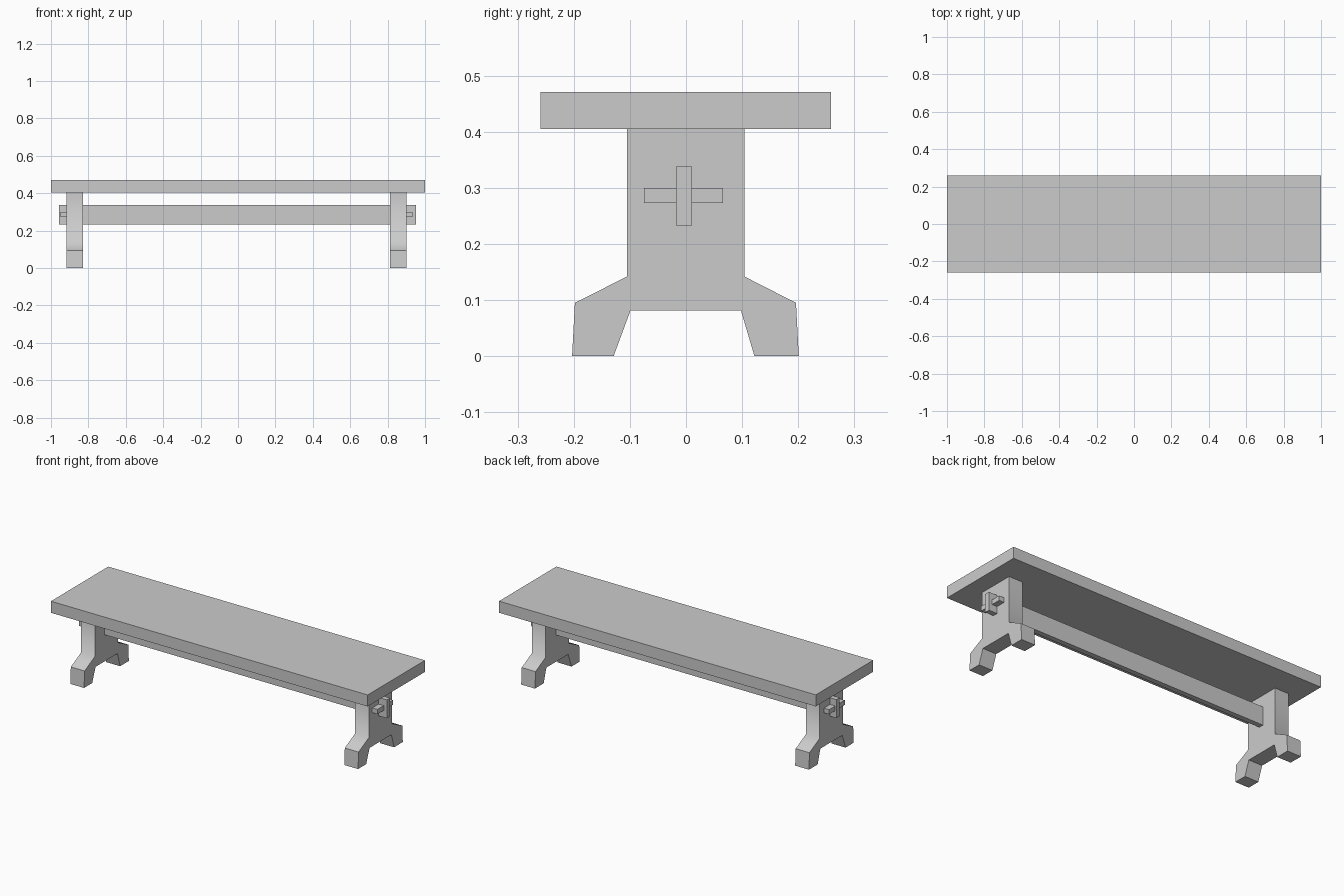
import bpy
import bmesh

cube = bpy.data.objects.get("Cube")
if cube:
    bpy.data.objects.remove(cube, do_unlink=True)

GREY = (0.6, 0.6, 0.6, 1.0)
mat = bpy.data.materials.new("plain grey")
mat.use_nodes = True
mat.diffuse_color = GREY
mat.node_tree.nodes["Principled BSDF"].inputs["Base Color"].default_value = GREY


def extrude_profile(name, profile, x0, x1, soft=False):
    """Extrude a (y, z) outline along x; soft blends the post into the foot slope."""
    bm = bmesh.new()
    face = bm.faces.new([bm.verts.new((x0, y, z)) for y, z in profile])
    grown = bmesh.ops.extrude_face_region(bm, geom=[face])
    moved = [v for v in grown["geom"] if isinstance(v, bmesh.types.BMVert)]
    bmesh.ops.translate(bm, verts=moved, vec=(x1 - x0, 0, 0))
    bmesh.ops.recalc_face_normals(bm, faces=bm.faces)
    if soft:
        for f in bm.faces:
            f.smooth = True
        for e in bm.edges:
            # only the bend between post and foot stays smooth
            e.smooth = all(abs(v.co.z - 0.142) < 0.001 for v in e.verts) and \
                abs(e.verts[0].co.y - e.verts[1].co.y) < 0.01
    mesh = bpy.data.meshes.new(name)
    bm.to_mesh(mesh)
    bm.free()
    mesh.materials.append(mat)
    obj = bpy.data.objects.new(name, mesh)
    bpy.context.collection.objects.link(obj)
    return obj


def box(name, x, y, z):
    outline = [(y[0], z[0]), (y[1], z[0]), (y[1], z[1]), (y[0], z[1])]
    return extrude_profile(name, outline, *x)


# Seat plank and long rail tenoned through both legs
box("seat", (-1, 1), (-0.259, 0.258), (0.405, 0.471))
box("stretcher_rail", (-0.957, 0.953), (-0.018, 0.011), (0.233, 0.338))

# Trestle legs with splayed feet
leg = [(-0.105, 0.405), (-0.105, 0.142), (-0.198, 0.095), (-0.203, 0),
       (-0.129, 0), (-0.099, 0.081), (0.098, 0.081), (0.122, 0),
       (0.201, 0), (0.196, 0.095), (0.104, 0.142), (0.104, 0.405)]
for side, inner, outer in (("right", -0.83, -0.917), ("left", 0.813, 0.90)):
    extrude_profile(side + "_leg", leg, inner, outer, soft=True)
    # Wedge key locking the rail outside the leg
    tip = outer + (0.033 if outer > 0 else -0.033)
    box(side + "_wedge_key", (outer, tip), (-0.075, 0.066), (0.273, 0.30))
